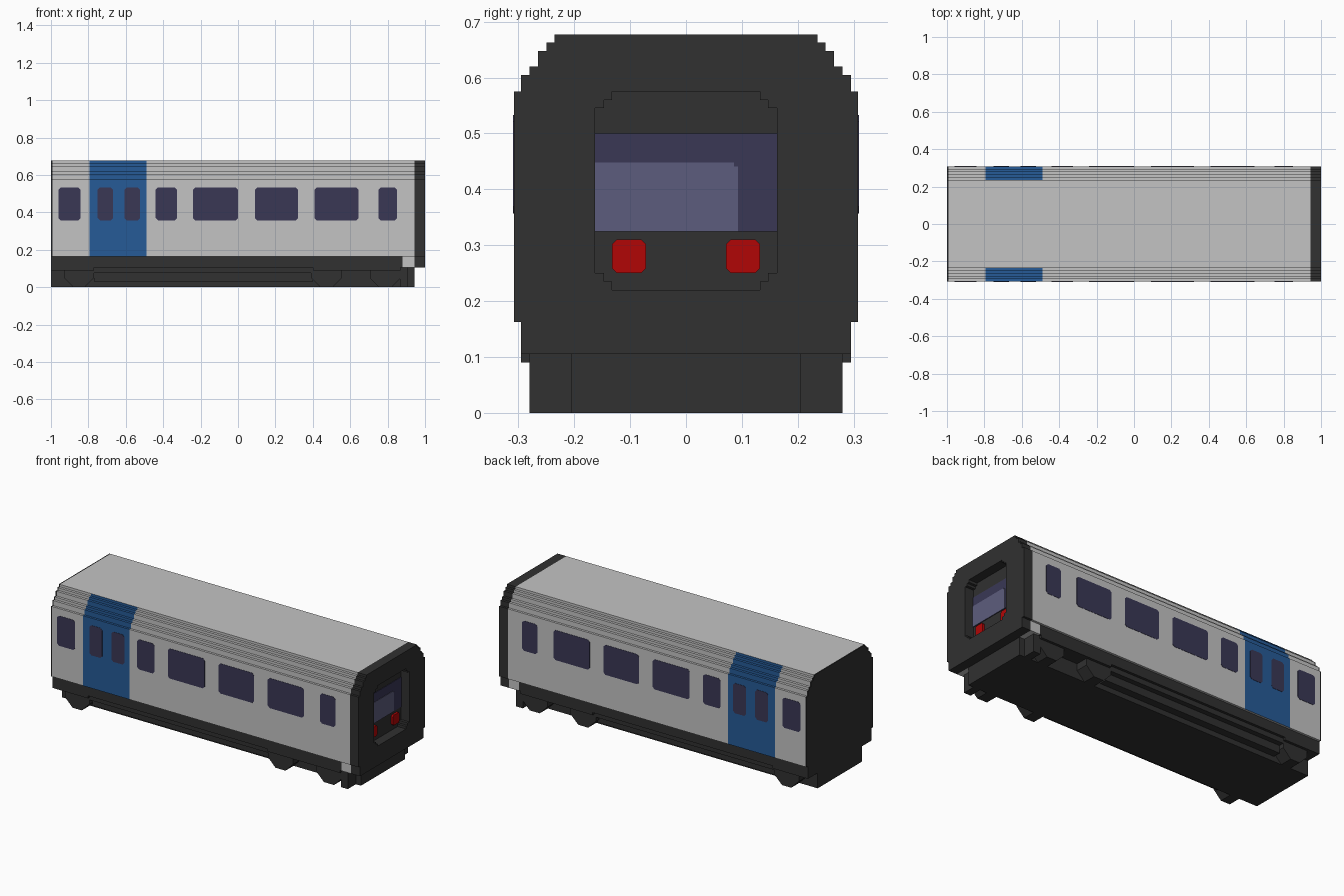
import bpy, bmesh

cube = bpy.data.objects.get("Cube")
if cube:
    bpy.data.objects.remove(cube, do_unlink=True)


def material(name, r, g, b):
    col = tuple((c / 255) ** 2.2 for c in (r, g, b)) + (1.0,)
    m = bpy.data.materials.new(name)
    m.use_nodes = True
    m.diffuse_color = col
    m.node_tree.nodes["Principled BSDF"].inputs["Base Color"].default_value = col
    return m


GREY = material("light grey", 194, 194, 194)
DARK = material("charcoal", 52, 52, 52)
BLUE = material("door blue", 42, 91, 150)
GLASS = material("window glass", 60, 58, 86)
SHINE = material("glass reflection", 93, 93, 124)
RED = material("lamp red", 176, 14, 14)


def finish(name, bm, *mats):
    bmesh.ops.recalc_face_normals(bm, faces=bm.faces)
    me = bpy.data.meshes.new(name)
    bm.to_mesh(me)
    bm.free()
    for m in mats:
        me.materials.append(m)
    ob = bpy.data.objects.new(name, me)
    bpy.context.collection.objects.link(ob)
    return ob


def prism(name, pts, axis, a, b, mat):
    """Extrude a 2D outline along x (points y,z) or y (points x,z)."""
    bm = bmesh.new()
    place = (lambda p, d: (d, p[0], p[1])) if axis == "x" else (lambda p, d: (p[0], d, p[1]))
    f = bm.faces.new([bm.verts.new(place(p, a)) for p in pts])
    ext = bmesh.ops.extrude_face_region(bm, geom=[f])["geom"]
    vec = (b - a, 0, 0) if axis == "x" else (0, b - a, 0)
    bmesh.ops.translate(bm, vec=vec, verts=[v for v in ext if isinstance(v, bmesh.types.BMVert)])
    return finish(name, bm, mat)


def rect(u0, u1, v0, v1):
    return [(u0, v0), (u1, v0), (u1, v1), (u0, v1)]


def clipped(u0, u1, v0, v1, c=0.012):
    return [(u0 + c, v0), (u1 - c, v0), (u1, v0 + c), (u1, v1 - c),
            (u1 - c, v1), (u0 + c, v1), (u0, v1 - c), (u0, v0 + c)]


def box(name, x0, x1, y0, y1, z0, z1, mat):
    return prism(name, rect(y0, y1, z0, z1), "x", x0, x1, mat)


def stepped(levels):
    """Symmetric stepped outline from (half width, z bottom, z top) bands."""
    right = []
    for h, z0, z1 in levels:
        right += [(h, z0), (h, z1)]
    return right + [(-y, z) for y, z in reversed(right)]


BODY = [(.308, .163, .575), (.295, .575, .605), (.28, .605, .62),
        (.265, .62, .648), (.25, .648, .663), (.235, .663, .677)]

# Body shell, with blue bands on the stepped sides for the doors
outline = stepped(BODY)
bm = bmesh.new()
rings = [[bm.verts.new((x, y, z)) for y, z in outline] for x in (-.993, -.793, -.49, .943)]
n = len(outline)
for s in range(3):
    for i in range(n):
        j = (i + 1) % n
        f = bm.faces.new((rings[s][i], rings[s][j], rings[s + 1][j], rings[s + 1][i]))
        flat_span = abs(outline[i][0] - outline[j][0]) > .1
        f.material_index = 1 if s == 1 and not flat_span else 0
finish("body_shell", bm, GREY, BLUE)

# Rear end plate
prism("rear_plate", stepped([(.295, .09, .163)] + BODY), "x", -1, -.993, DARK)

# Front frame with a stepped opening
opening = stepped([(.132, .22, .235), (.147, .235, .25), (.163, .25, .546),
                   (.147, .546, .56), (.132, .56, .575)])
bm = bmesh.new()
edges = []
for loop in (stepped([(.295, .105, .163)] + BODY), opening):
    vs = [bm.verts.new((.943, y, z)) for y, z in loop]
    edges += [bm.edges.new((vs[i - 1], vs[i])) for i in range(len(vs))]
bmesh.ops.triangle_fill(bm, edges=edges, use_beauty=True, normal=(1, 0, 0))
ext = bmesh.ops.extrude_face_region(bm, geom=list(bm.faces))["geom"]
bmesh.ops.translate(bm, vec=(.057, 0, 0), verts=[v for v in ext if isinstance(v, bmesh.types.BMVert)])
finish("front_frame", bm, DARK)

# Recessed front panel, windscreen and lamps
box("front_panel", .936, .945, -.2, .2, .2, .6, DARK)
box("windscreen", .945, .948, -.163, .163, .325, .5, GLASS)
prism("windscreen_reflection", [(-.163, .325), (.093, .325), (.093, .441), (.086, .441),
                                (.086, .448), (-.163, .448)], "x", .948, .95, SHINE)
for side, name in ((1, "left"), (-1, "right")):
    c = side * .102
    prism(name + "_lamp", clipped(c - .03, c + .03, .25, .31, .008), "x", .945, .958, RED)

# Underframe
box("underframe", -1, .943, -.205, .205, 0, .163, DARK)
box("skirt", -1, .88, -.295, .295, .105, .163, DARK)
box("rear_skirt_lip", -1, -.77, -.295, .295, .09, .105, DARK)
box("front_skirt_lip", .4, .87, -.295, .295, .09, .105, DARK)
box("front_sill", .88, .943, -.295, .295, .105, .163, GREY)

# Side details mirrored across the car
WINDOWS = [(-.96, -.843), (-.75, -.667), (-.607, -.523), (-.44, -.327),
           (-.24, 0), (.09, .32), (.41, .645), (.75, .85)]
FEET = [(-.93, -.77), (.39, .555), (.705, .87)]
for s, side in ((1, "left"), (-1, "right")):
    for k, (a, b) in enumerate(WINDOWS):
        prism(f"{side}_window_{k + 1}", clipped(a, b, .357, .533), "y", s * .306, s * .3095, GLASS)
    # Stepped equipment box
    box(side + "_equipment_upper", -.77, .4, s * .2, s * .28, .075, .105, DARK)
    box(side + "_equipment_lower", -.77, .4, s * .2, s * .25, .03, .075, DARK)
    # Bogie feet tapering down
    for k, (a, b) in enumerate(FEET):
        prism(f"{side}_bogie_foot_{k + 1}",
              [(a, .095), (a, .05), (a + .02, .03), (a + .05, 0), (b - .05, 0),
               (b - .02, .03), (b, .05), (b, .095)], "y", s * .2, s * .28, DARK)
    box(side + "_front_step", .865, .91, s * .2, s * .28, 0, .11, DARK)
